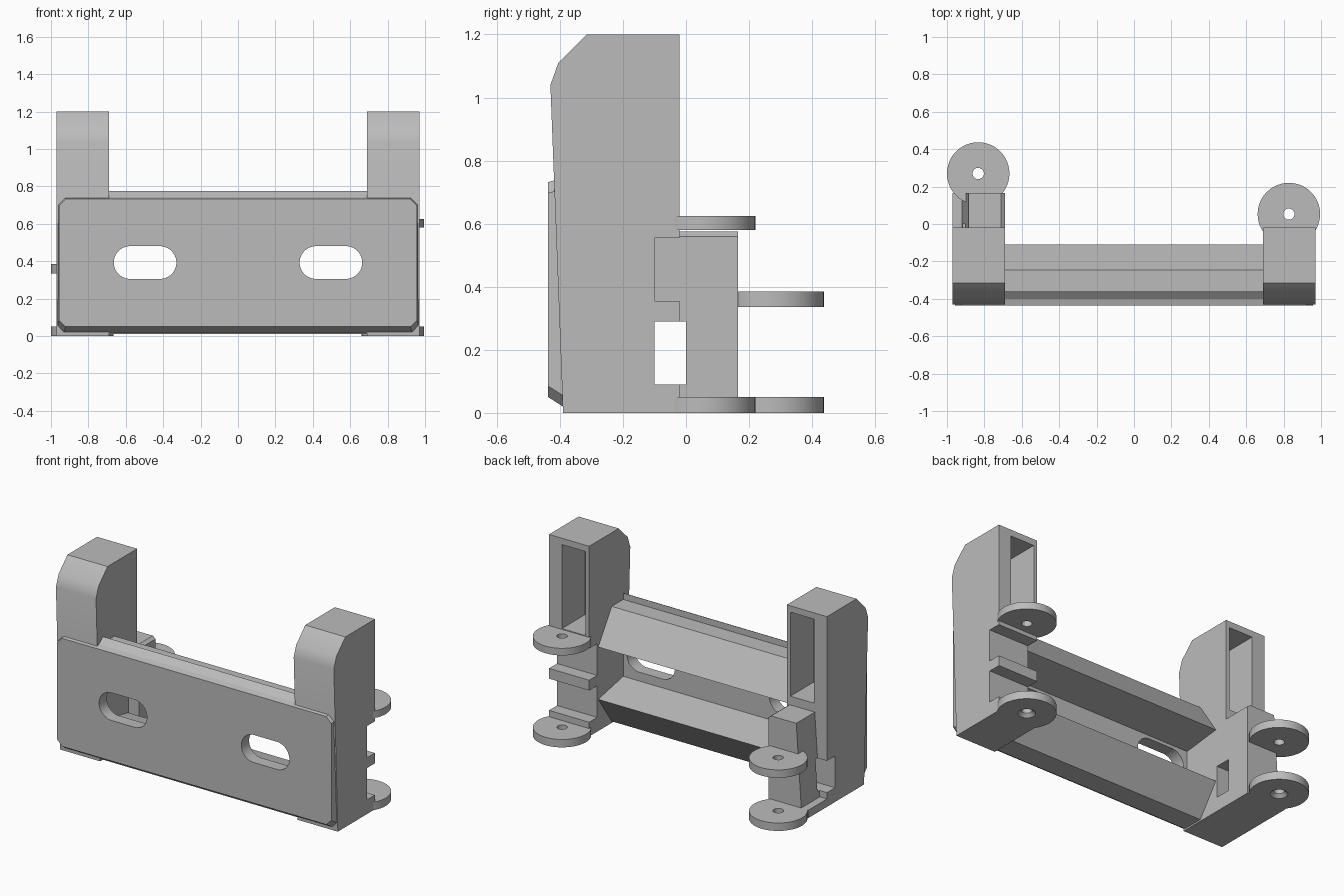
import bpy, bmesh, math
from mathutils import Vector, Matrix

if "Cube" in bpy.data.objects:
    bpy.data.objects.remove(bpy.data.objects["Cube"], do_unlink=True)

GREY = (0.5, 0.5, 0.5, 1)
mat = bpy.data.materials.new("plain grey")
mat.use_nodes = True
mat.diffuse_color = GREY
mat.node_tree.nodes["Principled BSDF"].inputs["Base Color"].default_value = GREY


def finish(name, bm):
    bmesh.ops.recalc_face_normals(bm, faces=bm.faces)
    mesh = bpy.data.meshes.new(name)
    bm.to_mesh(mesh)
    bm.free()
    obj = bpy.data.objects.new(name, mesh)
    bpy.context.collection.objects.link(obj)
    mesh.materials.append(mat)
    return obj


def loft(name, ring_a, ring_b):
    """Solid between two matching outlines."""
    bm = bmesh.new()
    a = [bm.verts.new(p) for p in ring_a]
    b = [bm.verts.new(p) for p in ring_b]
    bm.faces.new(a)
    bm.faces.new(b)
    for i in range(len(a)):
        j = (i + 1) % len(a)
        bm.faces.new((a[i], a[j], b[j], b[i]))
    return finish(name, bm)


def along_x(name, profile, x0, x1):
    return loft(name, [(x0, y, z) for y, z in profile], [(x1, y, z) for y, z in profile])


def box(name, x, y, z):
    return along_x(name, [(y[0], z[0]), (y[1], z[0]), (y[1], z[1]), (y[0], z[1])], *x)


def cone(name, x, y, z, r0, r1):
    bm = bmesh.new()
    bmesh.ops.create_cone(bm, cap_ends=True, segments=48, radius1=r0, radius2=r1,
                          depth=z[1] - z[0],
                          matrix=Matrix.Translation(Vector((x, y, sum(z) / 2))))
    return finish(name, bm)


def cut(obj, cutters):
    for c in cutters:
        m = obj.modifiers.new("cut", "BOOLEAN")
        m.operation, m.solver, m.object = "DIFFERENCE", "EXACT", c
    dg = bpy.context.evaluated_depsgraph_get()
    mesh = bpy.data.meshes.new_from_object(obj.evaluated_get(dg))
    obj.modifiers.clear()
    obj.data = mesh
    for c in cutters:
        bpy.data.objects.remove(c, do_unlink=True)
    return obj


parts = []

# Side posts with an open pocket high in the back
POST = [(-0.39, 0), (-0.43, 1.04), (-0.405, 1.11), (-0.315, 1.2), (-0.02, 1.2), (-0.02, 0)]
LOW, HIGH = (0.09, 0.29), (0.355, 0.555)
for side, s in (("left", 1), ("right", -1)):
    post = along_x(side + "_post", POST, s * 0.69, s * 0.97)
    cutters = [box("pocket", (s * 0.715, s * 0.88), (-0.25, 0.1), (0.63, 1.16))]
    notches = (LOW, HIGH) if s > 0 else (LOW,)
    cutters += [box("notch", (s * 0.6, s * 1.1), (-0.1, 0.1), z) for z in notches]
    parts.append(cut(post, cutters))

# Hinge column behind the right post, on a base slab
def column_ring(y):
    return [(-0.69, y, 0), (-0.69, y, 0.56), (-0.71, y, 0.575),
            (-0.885, y, 0.575), (-0.92, y, 0.05), (-0.92, y, 0)]

column = loft("hinge_column", column_ring(-0.03), column_ring(0.165))
parts.append(cut(column, [box("notch", (-1.1, -0.6), (-0.1, 0), LOW)]))
parts.append(box("base_slab", (-0.97, -0.69), (-0.03, 0.165), (0, 0.05)))

# Hinge discs with pin holes, the bottom ones countersunk
for side, x, y, upper in (("left", 0.828, 0.053, (0.58, 0.625)),
                          ("right", -0.833, 0.27, (0.335, 0.385))):
    for level, z in (("lower", (0, 0.05)), ("upper", upper)):
        disc = cone(f"{side}_{level}_hinge_disc", x, y, z, 0.167, 0.167)
        cutters = [cone("pin", x, y, (z[0] - 0.1, z[1] + 0.1), 0.03, 0.03)]
        if level == "lower":
            cutters.append(cone("sink", x, y, (-0.01, 0.02), 0.06, 0.03))
        parts.append(cut(disc, cutters))

# Cross channel and front plate share two rounded slots
def slot(x):
    ring = []
    for i in range(32):
        t = 2 * math.pi * (i + 0.5) / 32
        c = math.cos(t)
        ring.append((x + math.copysign(0.08, c) + 0.0875 * c, 0.393 + 0.0875 * math.sin(t)))
    return loft("slot", [(a, -0.5, b) for a, b in ring], [(a, -0.3, b) for a, b in ring])

def slots():
    return [slot(-0.497), slot(0.497)]

CHANNEL = [(-0.39, 0.03), (-0.41, 0.735), (-0.36, 0.775), (-0.36, 0.735), (-0.245, 0.735),
           (-0.11, 0.53), (-0.36, 0.5), (-0.36, 0.25), (-0.11, 0.2), (-0.245, 0.01), (-0.38, 0.01)]
parts.append(cut(along_x("cross_channel", CHANNEL, -0.7, 0.7), slots()))

def plate_ring(y, w, z0, z1, c=0.035):
    return [(-w, y, z0 + c), (-w + c, y, z0), (w - c, y, z0), (w, y, z0 + c),
            (w, y, z1 - c), (w - c, y, z1), (-w + c, y, z1), (-w, y, z1 - c)]

plate = loft("front_plate", plate_ring(-0.437, 0.957, 0.05, 0.732),
             plate_ring(-0.39, 0.965, 0.02, 0.745))
parts.append(cut(plate, slots()))

# Smooth the round faces and keep the corners crisp
bpy.ops.object.select_all(action="DESELECT")
for p in parts:
    p.select_set(True)
bpy.context.view_layer.objects.active = parts[0]
bpy.ops.object.shade_smooth_by_angle(angle=math.radians(30))
